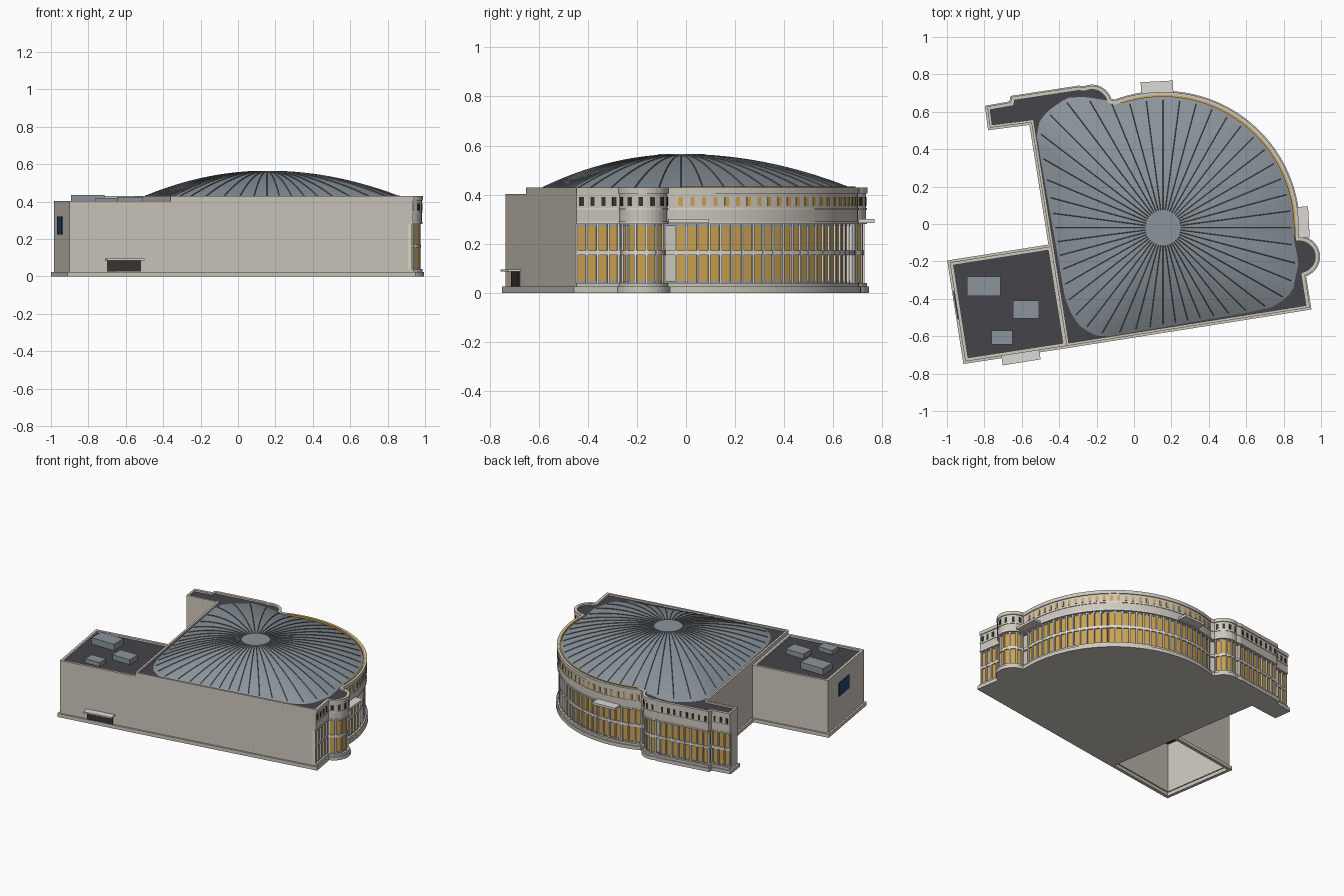
import bpy, bmesh, math
from mathutils import Vector, Matrix

if "Cube" in bpy.data.objects:
    bpy.data.objects.remove(bpy.data.objects["Cube"])

def mat(name, r, g, b):
    m = bpy.data.materials.new(name)
    m.diffuse_color = (r, g, b, 1)
    m.use_nodes = True
    m.node_tree.nodes["Principled BSDF"].inputs["Base Color"].default_value = m.diffuse_color
    return m

WALL = mat("stone", .62, .58, .51)
LIGHT = mat("light_stone", .72, .70, .66)
ROOF = mat("dark_roof", .06, .06, .068)
METAL = mat("dome_metal", .26, .30, .33)
RIB = mat("rib_metal", .15, .17, .19)
GOLD = mat("gold_glass", .60, .36, .08)
BLUE = mat("blue_frame", .30, .36, .44)
DARK = mat("dark_opening", .04, .035, .03)
NAVY = mat("blue_window", .02, .06, .14)

def make(name, verts, faces, m):
    me = bpy.data.meshes.new(name)
    me.from_pydata(verts, [], faces)
    me.materials.append(m)
    ob = bpy.data.objects.new(name, me)
    bpy.context.collection.objects.link(ob)
    return ob

def prism(name, pts, z0, z1, m):
    n = len(pts)
    v = [(p[0], p[1], z) for z in (z0, z1) for p in pts]
    f = [(i, (i + 1) % n, n + (i + 1) % n, n + i) for i in range(n)]
    return make(name, v, f + [tuple(range(n))[::-1], tuple(range(n, 2 * n))], m)

def ring(name, outer, inner, z0, z1, m):
    n = len(outer)
    loops = [(outer, z0), (outer, z1), (inner, z1), (inner, z0)]
    v = [(p[0], p[1], z) for l, z in loops for p in l]
    f = [(k * n + i, k * n + (i + 1) % n, (k + 1) % 4 * n + (i + 1) % n, (k + 1) % 4 * n + i)
         for k in range(4) for i in range(n)]
    return make(name, v, f, m)

def offset(pts, d):
    """Move each edge outward by d (number or one value per edge)."""
    n = len(pts)
    d = d if isinstance(d, list) else [d] * n
    nrm = []
    for i in range(n):
        t = (Vector(pts[(i + 1) % n]) - Vector(pts[i])).normalized()
        nrm.append(Vector((t.y, -t.x)))
    out = []
    for i in range(n):
        a, b, da, db = nrm[i - 1], nrm[i], d[i - 1], d[i]
        det = a.x * b.y - a.y * b.x
        v = b * db if abs(det) < .03 else Vector(((da * b.y - db * a.y) / det, (a.x * db - b.x * da) / det))
        out.append(tuple(Vector(pts[i]) + v))
    return out

def arc(cx, cy, r, a0, a1, n):
    return [(cx + r * math.cos(math.radians(a0 + (a1 - a0) * i / n)),
             cy + r * math.sin(math.radians(a0 + (a1 - a0) * i / n))) for i in range(n + 1)]

class Boxes:
    """Collects oriented boxes into one object."""
    def __init__(self, name, m):
        self.name, self.m, self.bm = name, m, bmesh.new()
    def add(self, c, ang, sx, sy, z0, z1):
        M = Matrix.Translation((c[0], c[1], (z0 + z1) / 2)) @ Matrix.Rotation(ang, 4, 'Z') \
            @ Matrix.Diagonal((sx, sy, z1 - z0, 1))
        bmesh.ops.create_cube(self.bm, size=1, matrix=M)
    def done(self):
        ob = make(self.name, [], [], self.m)
        self.bm.to_mesh(ob.data)
        self.bm.free()

def box(name, m, *a):
    b = Boxes(name, m)
    b.add(*a)
    b.done()

TILT = math.radians(9)
CX, CY = .155, -.02

# Hall footprint
turret_a = arc(.885, -.175, .098, -77, 95, 16)
curve = arc(CX, CY, .72, -2, 111, 60)
turret_b = arc(-.225, .635, .098, 15, 115, 10)
wing = [(-.295, .728), (-.65, .674), (-.655, .645), (-.784, .622), (-.77, .515), (-.549, .543)]
F = [(-.36, -.652), (.935, -.447)] + turret_a + curve + turret_b + wing
N = len(F)
solid = {0, N - 3, N - 2, N - 1}
per = lambda glazed, plain: [plain if i in solid else glazed for i in range(N)]

# Hall body
prism("hall_plinth", offset(F, .012), 0, .025, WALL)
prism("hall_plinth_step", offset(F, per(.004, .0)), .025, .04, WALL)
prism("hall_core", offset(F, per(-.02, 0)), .04, .28, WALL)
prism("upper_band", F, .28, .412, WALL)
inner = offset(F, -.04)
ring("mid_band", offset(F, per(-.007, -.002)), inner, .154, .172, LIGHT)
ring("window_head", offset(F, per(-.012, -.002)), inner, .272, .2805, BLUE)
ring("window_sill", offset(F, per(-.012, -.002)), inner, .04, .048, BLUE)
ring("string_course", offset(F, per(.004, -.002)), inner, .338, .346, LIGHT)
ring("band_foot", offset(F, per(.004, -.002)), inner, .28, .29, LIGHT)
ring("parapet", offset(F, per(.006, 0)), offset(F, -.014), .405, .43, WALL)
prism("hall_roof", offset(F, -.01), .41, .418, ROOF)
prism("gold_trim", arc(CX, CY, .71, 0, 108, 50) + arc(CX, CY, .70, 108, 0, 50), .42, .434, GOLD)

# Glazed bays along the facade
glass, piers = Boxes("tall_windows", GOLD), Boxes("window_piers", LIGHT)
gold_up, dark_up = Boxes("upper_windows_curve", GOLD), Boxes("upper_windows_ends", DARK)

def facade(pts, upper, bay=.047):
    P = [Vector(p) for p in pts]
    seg = [(b - a).length for a, b in zip(P, P[1:])]
    L = sum(seg)
    n = round(L / bay)
    w = L / n
    def at(s):
        for a, b, l in zip(P, P[1:], seg):
            if s <= l + 1e-6:
                t = (b - a).normalized()
                return a + t * s, Vector((t.y, -t.x)), math.atan2(t.y, t.x)
            s -= l
    for i in range(n):
        c, nn, a = at((i + .5) * w)
        glass.add(c - nn * .022, a, w * .74, .014, .045, .276)
        upper.add(c - nn * .002, a, w * .36, .01, .353, .39)
    for i in range(n + 1):
        c, nn, a = at(min(max(i * w, .004), L - .004))
        piers.add(c - nn * .016, a, w * .2, .022, .04, .28)

facade([F[1], turret_a[0]], dark_up)
facade(turret_a, dark_up)
facade(curve, gold_up)
facade(turret_b, dark_up)
facade(wing[0:2], dark_up)
facade(wing[2:4], dark_up)
for b in (glass, piers, gold_up, dark_up):
    b.done()

# Dome: polar grid fitted to a rounded outline
outline = arc(CX, CY, .703, -5, 108, 50) + [
    (-.14, .66), (-.265, .68), (-.36, .675), (-.46, .605), (-.505, .55), (-.52, .47), (-.37, -.39),
    (-.335, -.48), (-.295, -.54), (-.24, -.58), (-.19, -.6), (-.13, -.6), (.63, -.47), (.737, -.445),
    (.81, -.4), (.85, -.35), (.88, -.21)]

def reach(a):
    d = Vector((math.cos(a), math.sin(a)))
    best = 0
    for p, q in zip(outline, outline[1:] + outline[:1]):
        p, e = Vector(p) - Vector((CX, CY)), Vector(q) - Vector(p)
        det = d.x * e.y - d.y * e.x
        if abs(det) > 1e-9:
            s, u = (p.x * e.y - p.y * e.x) / det, (p.x * d.y - p.y * d.x) / det
            if s > 0 and -1e-6 <= u <= 1.000001:
                best = max(best, s)
    return best

def dome_pt(a, R, s, lift=0, side=0):
    r = .08 + (R - .08) * s
    z = .42 + .142 * (1 - (r / R) ** 2) + lift
    return (CX + r * math.cos(a) - side * math.sin(a), CY + r * math.sin(a) + side * math.cos(a), z)

A, S = 160, 12
angs = [2 * math.pi * i / A for i in range(A)]
v = [dome_pt(a, R, j / S) for a in angs for R in [reach(a)] for j in range(S + 1)]
f = [(i * (S + 1) + j, i * (S + 1) + j + 1, (i + 1) % A * (S + 1) + j + 1, (i + 1) % A * (S + 1) + j)
     for i in range(A) for j in range(S)]
dome = make("dome", v, f, METAL)
for p in dome.data.polygons:
    p.use_smooth = True
prism("dome_cap", arc(CX, CY, .095, 0, 352.5, 47), .545, .565, METAL)

# Dome ribs: thin ridges
v, f = [], []
for k in range(48):
    a = 2 * math.pi * k / 48
    R = reach(a)
    for j in range(S + 1):
        b = len(v)
        s = j / S * .97
        v += [dome_pt(a, R, s, -.002, -.003), dome_pt(a, R, s, .004), dome_pt(a, R, s, -.002, .003)]
        if j:
            f += [(b - 3, b, b + 1, b - 2), (b - 2, b + 1, b + 2, b - 1)]
make("dome_ribs", v, f, RIB)

# Service annex, open underneath
G = [(-.902, -.735), (-.36, -.652), (-.444, -.12), (-.985, -.205)]
ring("annex_plinth", offset(G, .012), offset(G, -.01), 0, .025, WALL)
ring("annex_walls", G, offset(G, -.018), .025, .403, WALL)
prism("annex_roof", offset(G, -.01), .38, .39, ROOF)
for i, (x0, x1, y0, y1, h) in enumerate([(-.893, -.715, -.386, -.28, .436),
                                         (-.646, -.507, -.505, -.41, .425), (-.763, -.65, -.645, -.57, .42)]):
    box(f"roof_unit_{i + 1}", METAL, ((x0 + x1) / 2, (y0 + y1) / 2), 0, x1 - x0, y1 - y0, .388, h)
box("annex_window", NAVY, (-.949, -.435), TILT, .012, .15, .225, .32)
box("loading_door", DARK, (-.61, -.69), TILT, .185, .016, .026, .09)
box("loading_canopy", LIGHT, (-.605, -.71), TILT, .205, .06, .086, .096)

# Entrance canopies on the curved facade
box("side_canopy", LIGHT, (.905, .01), math.radians(3), .06, .165, .284, .3)
box("back_canopy", LIGHT, (.123, .73), math.radians(3), .172, .065, .284, .3)
